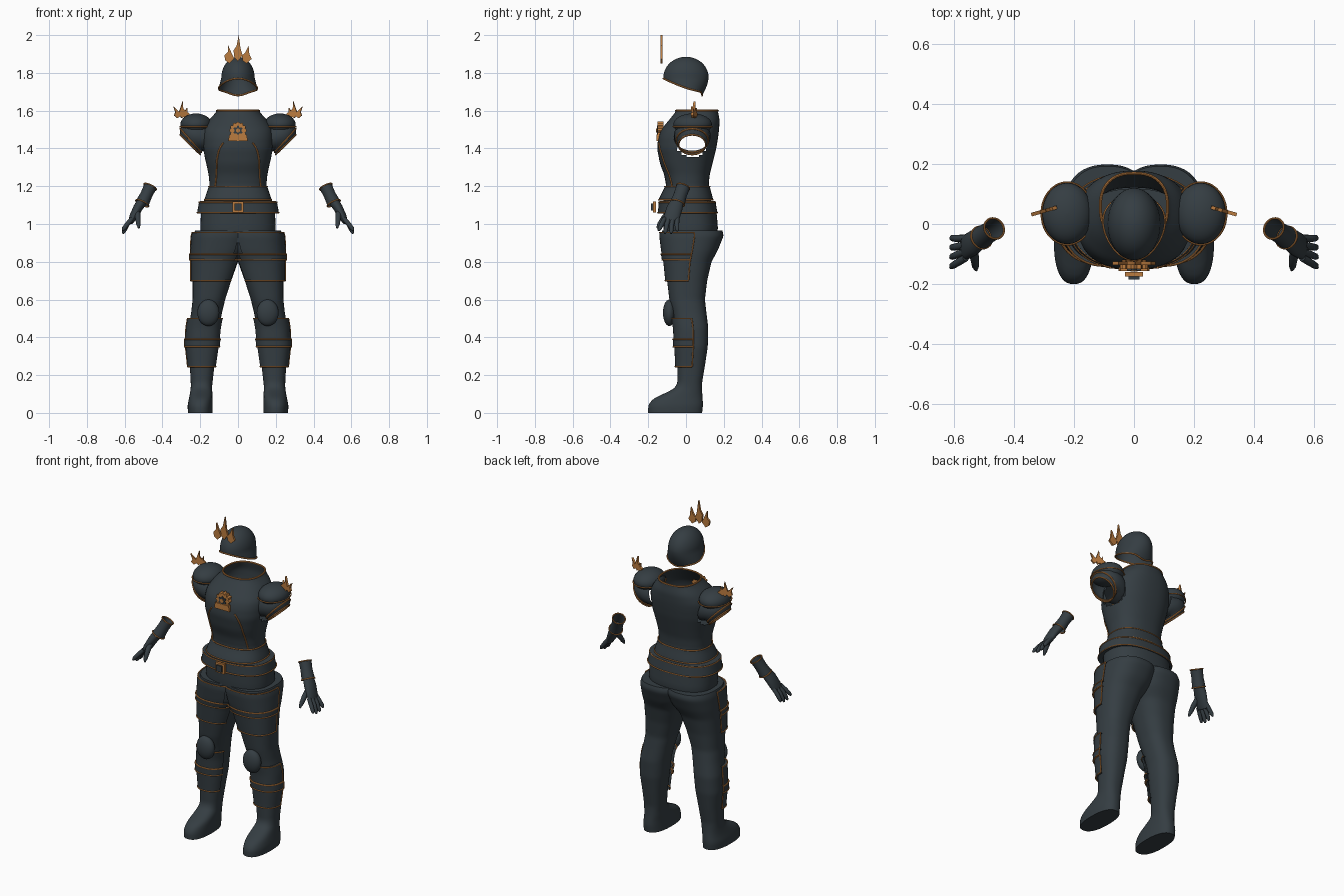
import bpy, bmesh, math
from mathutils import Vector, Matrix

cube = bpy.data.objects.get("Cube")
if cube:
    bpy.data.objects.remove(cube, do_unlink=True)


def material(name, rgb):
    mat = bpy.data.materials.new(name)
    mat.use_nodes = True
    mat.diffuse_color = (*rgb, 1)
    mat.node_tree.nodes["Principled BSDF"].inputs["Base Color"].default_value = (*rgb, 1)
    return mat


STEEL = material("dark slate", (0.035, 0.047, 0.055))
COPPER = material("copper trim", (0.5, 0.2, 0.05))


def make(name, verts, faces, mat, mirror=False):
    """Create a smooth mesh object with sharp edges kept, optionally mirrored in x."""
    mesh = bpy.data.meshes.new(name)
    mesh.from_pydata([tuple(v) for v in verts], [], faces)
    bm = bmesh.new()
    bm.from_mesh(mesh)
    bmesh.ops.recalc_face_normals(bm, faces=bm.faces)
    bm.to_mesh(mesh)
    bm.free()
    mesh.materials.append(mat)
    mesh.shade_smooth()
    mesh.set_sharp_from_angle(angle=math.radians(40))
    obj = bpy.data.objects.new(name, mesh)
    bpy.context.scene.collection.objects.link(obj)
    if mirror:
        obj.modifiers.new("Mirror", "MIRROR").use_mirror_merge = False
    return obj


def grid(name, rows, mat, closed=True, caps=(False, False), mirror=False, loop=False, skip=None):
    """Skin a list of equal point rows; skip(centre) leaves holes."""
    n, m = len(rows[0]), len(rows)
    verts = [p for row in rows for p in row]
    faces = []
    for i in range(m if loop else m - 1):
        for j in range(n if closed else n - 1):
            a, b, k = i * n, (i + 1) % m * n, (j + 1) % n
            face = (a + j, a + k, b + k, b + j)
            if not (skip and skip(sum((verts[v] for v in face), Vector()) / 4)):
                faces.append(face)
    if caps[0]:
        faces.append(tuple(range(n)))
    if caps[1]:
        faces.append(tuple(range((m - 1) * n, m * n)))
    return make(name, verts, faces, mat, mirror)


def tube(name, path, radii, mat=COPPER, loop=False, mirror=False, sides=8, caps=True):
    """Sweep an ellipse along a path; radii is one number or a pair per point."""
    path = [Vector(p) for p in path]
    n = len(path)
    if isinstance(radii, float):
        radii = [(radii, radii)] * n
    length = sum((path[i + 1] - path[i]).length for i in range(n - 1))
    rise = max(p.z for p in path) - min(p.z for p in path)
    ref = Vector((0, 0, 1)) if rise < length / 2 else Vector((0, 1, 0))
    rows = []
    for i, p in enumerate(path):
        ahead = path[(i + 1) % n] if loop else path[min(i + 1, n - 1)]
        behind = path[i - 1] if loop else path[max(i - 1, 0)]
        t = (ahead - behind).normalized()
        u = t.cross(ref).normalized()
        v = t.cross(u)
        rows.append([p + u * radii[i][0] * math.cos(q) + v * radii[i][1] * math.sin(q)
                     for q in turns(sides)])
    caps = caps and not loop
    return grid(name, rows, mat, caps=(caps, caps), mirror=mirror, loop=loop)


def turns(n):
    return [math.tau * k / n for k in range(n)]


def span(a, b, n):
    return [a + (b - a) * k / (n - 1) for k in range(n)]


def body(keys, power=2.4, blur=0.012):
    """Surface from rows (z, x0, x1, y0, y1); angle 0 is front, positive turns to +x."""
    def linear(z):
        z = min(max(z, keys[0][0]), keys[-1][0])
        for lo, hi in zip(keys, keys[1:]):
            if z <= hi[0]:
                t = (z - lo[0]) / (hi[0] - lo[0])
                return [p + (q - p) * t for p, q in zip(lo[1:], hi[1:])]

    def point(z, a, off=0.0):
        x0, x1, y0, y1 = [sum(c) / 3 for c in zip(linear(z - blur), linear(z), linear(z + blur))]
        s, c = math.sin(a), math.cos(a)
        bend = lambda q: math.copysign(abs(q) ** (2 / power), q)
        return Vector(((x0 + x1) / 2 + ((x1 - x0) / 2 + off) * bend(s),
                       (y0 + y1) / 2 - ((y1 - y0) / 2 + off) * bend(c), z))
    return point


def ring(f, z, off=0.0, n=48):
    return [f(z, a, off) for a in turns(n)]


def loft(name, f, z0, z1, steps, **more):
    return grid(name, [ring(f, z) for z in span(z0, z1, steps)], STEEL, **more)


def ellipsoid(name, centre, size, mirror=False):
    rows = [[Vector((centre[0] + size[0] * math.sin(p) * math.cos(a),
                     centre[1] + size[1] * math.sin(p) * math.sin(a),
                     centre[2] + size[2] * math.cos(p))) for a in turns(32)]
            for p in span(0.02, math.pi - 0.02, 17)]
    grid(name, rows, STEEL, caps=(True, True), mirror=mirror)


def prism(name, outline, y0, y1, mat=COPPER, mirror=False, matrix=Matrix()):
    """Extrude an x-z outline in y."""
    rows = [[matrix @ Vector((x, y, z)) for x, z in outline] for y in (y0, y1)]
    grid(name, rows, mat, caps=(True, True), mirror=mirror)


def flame(name, x, z, w, h, lean, **more):
    shape = [(0, 0), (w, .25), (.55 * w, .5), (lean, 1), (-.3 * w, .6), (-w, .42), (-.8 * w, .15)]
    prism(name, [(x + px, z + pz * h) for px, pz in shape], -0.006, 0.006, **more)


# Breastplate with arm openings
torso = body([(1.1, -.17, .17, -.125, .135), (1.2, -.15, .15, -.105, .12),
              (1.26, -.155, .155, -.115, .125), (1.32, -.168, .168, -.138, .14),
              (1.4, -.187, .187, -.153, .16), (1.46, -.19, .19, -.147, .17),
              (1.5, -.185, .185, -.132, .175), (1.55, -.155, .155, -.09, .178),
              (1.6, -.108, .108, -.05, .168)])
armhole = lambda c: abs(c.x) > .1 and ((c.y - .03) / .08) ** 2 + ((c.z - 1.42) / .065) ** 2 < 1
loft("breastplate", torso, 1.1, 1.6, 50, skip=armhole)
tube("neck_trim", ring(torso, 1.6), .005, loop=True)
seam = [torso(z, math.radians(d), .002) for z, d in
        zip(span(1.43, 1.2, 12), (20, 25, 29, 32, 35, 37, 39, 41, 43, 45, 47, 49))]
tube("breast_seam", seam, .004, mirror=True)

# Waist plate, belt and hips
waist = body([(1.125, -.18, .18, -.148, .145), (1.2, -.154, .154, -.11, .125)])
loft("waist_plate", waist, 1.125, 1.2, 6)
belt = body([(1.055, -.218, .218, -.15, .168), (1.12, -.205, .205, -.143, .155)])
rims = [ring(belt, 1.06, -.03), ring(belt, 1.055), ring(belt, 1.09), ring(belt, 1.12), ring(belt, 1.125, -.04)]
grid("belt", rims, STEEL)
for label, f, z in (("waist_top", waist, 1.198), ("waist_bottom", waist, 1.128),
                    ("belt_top", belt, 1.115), ("belt_bottom", belt, 1.06)):
    tube(label + "_trim", ring(f, z), .0035, loop=True)
hips = body([(.9, -.19, .19, -.11, .15), (.97, -.2, .2, -.12, .17), (1.08, -.195, .195, -.12, .16)])
loft("hips", hips, .9, 1.08, 8)

# Buckle
square = lambda r: [(-r, 1.09 - r), (r, 1.09 - r), (r, 1.09 + r), (-r, 1.09 + r)]
prism("buckle_frame", square(.03), -.175, -.16)
prism("buckle_centre", square(.019), -.185, -.17, STEEL)

# Legs with boots
leg = body([(0, .135, .265, -.2, .085), (.04, .135, .267, -.2, .09), (.075, .135, .26, -.175, .088),
            (.1, .135, .255, -.12, .086), (.13, .138, .25, -.06, .085), (.16, .135, .25, -.045, .085),
            (.25, .125, .255, -.045, .1), (.35, .11, .266, -.05, .115), (.45, .1, .262, -.055, .118),
            (.53, .085, .248, -.07, .108), (.6, .068, .24, -.088, .1), (.7, .036, .24, -.1, .112),
            (.8, 0, .24, -.11, .135), (.86, -.04, .24, -.12, .168), (.94, -.06, .236, -.13, .2),
            (.97, -.05, .225, -.125, .19)], blur=.008)
loft("leg", leg, 0, .965, 76, caps=(True, True), mirror=True)
ellipsoid("knee_cap", (.157, -.088, .53), (.058, .034, .07), mirror=True)

# Thigh and shin plates with trim on top, bottom and outer edge
plates = [("upper_thigh", .84, .955, -30, .012), ("middle_thigh", .81, .84, -42, .016),
          ("lower_thigh", .7, .81, -60, .01), ("upper_shin", .39, .5, -70, .014),
          ("middle_shin", .35, .39, -70, .018), ("lower_shin", .245, .35, -70, .012)]
for label, z0, z1, start, off in plates:
    angles = [math.radians(d) for d in span(start, 92, 24)]
    heights = [(z0, 0)] + [(z, off) for z in span(z0, z1, 8)] + [(z1, 0)]
    grid(label + "_plate", [[leg(z, a, o) for a in angles] for z, o in heights],
         STEEL, closed=False, mirror=True)
    for edge, z in (("bottom", z0), ("top", z1)):
        tube(label + "_trim_" + edge, [leg(z, a, off) for a in angles], .0035, mirror=True)
    tube(label + "_trim_side", [leg(z, angles[-1], off) for z in span(z0, z1, 6)], .0035, mirror=True)

# Shoulder sleeves, open toward the arm
def sleeve_ring(x, z, ux, uz, w):
    return [Vector((x + ux * math.cos(a), .033 + w * math.sin(a), z + uz * math.cos(a))) for a in turns(36)]


sleeve = [sleeve_ring(*r) for r in ((.165, 1.46, .02, .085, .085), (.205, 1.465, .04, .085, .098),
                                   (.238, 1.46, .052, .072, .094), (.25, 1.442, .056, .062, .085),
                                   (.253, 1.42, .053, .052, .072))]
grid("sleeve", sleeve, STEEL, mirror=True)
for label, loop in (("cuff", sleeve[-1]), ("band", sleeve[-2])):
    tube("sleeve_" + label + "_trim", loop, .0045, loop=True, mirror=True)
ellipsoid("shoulder_dome", (.222, .035, 1.527), (.083, .102, .058), mirror=True)
dome_band = [Vector((.222 + .086 * math.cos(a), .035 + .104 * math.sin(a), 1.515)) for a in turns(40)]
tube("dome_trim", dome_band, .003, loop=True, mirror=True)

# Helmet: dome whose rim falls toward the nape
def rim(a):
    c = math.cos(a)
    return 1.735 + .035 * c - .015 * math.sin(a) ** 2 - .02 * max(0, -c) ** 8


def helmet_point(a, z):
    drop = max(0, 1.775 - z)
    r = math.sqrt(max(0, 1 - (max(0, z - 1.775) / .11) ** 2))
    return Vector(((.088 * r + .25 * drop) * math.sin(a), -(.12 * r - 1.5 * drop ** 1.6) * math.cos(a), z))


rows = [[helmet_point(a, 1.775 + .11 * math.cos(p)) for a in turns(48)] for p in span(.03, math.pi / 2, 14)]
rows += [[helmet_point(a, 1.775 + (rim(a) - 1.775) * t) for a in turns(48)] for t in (.25, .5, .75, 1)]
grid("helmet", rows, STEEL, caps=(True, False))
tube("helmet_trim", rows[-1], .0045, loop=True)

# Flame ornaments on the brow and shoulders
brow = Matrix.Translation((0, -.13, 0))
for label, x, z, w, h, lean in (("middle", 0, 1.86, .024, .14, .004), ("right", -.046, 1.85, .026, .1, -.008),
                                ("left", .046, 1.85, .026, .095, .01)):
    flame("brow_flame_" + label, x, z, w, h, lean, matrix=brow)
turned = Matrix.Translation((.3, .043, 1.56)) @ Matrix.Rotation(-.28, 4, "Z")
for label, x, w, h, lean in (("inner", -.025, .02, .055, -.006), ("middle", -.003, .02, .088, -.004),
                             ("outer", .023, .017, .062, .02)):
    flame("shoulder_flame_" + label, x, 0, w, h, lean, mirror=True, matrix=turned)

# Chest medallion with scalloped edge
def scallop(r, bumps, depth):
    return [(r * (1 + depth * math.cos(bumps * a)) * math.sin(a),
             1.495 + r * (1 + depth * math.cos(bumps * a)) * math.cos(a)) for a in turns(bumps * 6)]


prism("medallion", scallop(.043, 12, .09), -.15, -.12)
prism("medallion_base", [(-.052, 1.44), (.052, 1.44), (.045, 1.475), (-.045, 1.475)], -.157, -.135)
prism("medallion_flower", scallop(.022, 6, .25), -.154, -.148, STEEL)
prism("medallion_hub", scallop(.011, 8, 0), -.158, -.15)

# Gauntlets
cuff = [(.465, -.015, 1.197), (.485, -.03, 1.155), (.507, -.045, 1.11)]
tube("gauntlet_cuff", cuff, [(.034, .037), (.032, .035), (.036, .039)], STEEL, mirror=True, sides=24, caps=False)
for label, p, q, r in (("top", cuff[0], cuff[1], .036), ("wrist", cuff[2], cuff[1], .038)):
    turn = (Vector(q) - Vector(p)).to_track_quat("Z", "Y")
    loop = [Vector(p) + turn @ Vector((r * math.cos(a), r * math.sin(a), 0)) for a in turns(24)]
    tube("gauntlet_trim_" + label, loop, .0035, loop=True, mirror=True)
tube("palm", [(.5, -.04, 1.13), (.53, -.06, 1.085), (.556, -.076, 1.035), (.568, -.083, 1.008)],
     [(.027, .031), (.025, .042), (.021, .042), (.012, .036)], STEEL, mirror=True, sides=20)
taper = [(.012, .012), (.0125, .0125), (.011, .011), (.005, .005)]
for label, k, tip in (("index", -.033, .965), ("middle", -.011, .95), ("ring", .011, .95), ("little", .033, .962)):
    tube(label + "_finger", [(.56, -.08 + k, 1.03), (.585, -.088 + 1.2 * k, 1.0),
                             (.604, -.093 + 1.4 * k, tip + .012), (.61, -.096 + 1.5 * k, tip)],
         taper, STEEL, mirror=True, sides=12)
tube("thumb", [(.535, -.08, 1.07), (.53, -.115, 1.035), (.527, -.14, 1.0), (.525, -.153, .978)],
     [(.016, .016), (.015, .015), (.012, .012), (.005, .005)], STEEL, mirror=True, sides=12)
